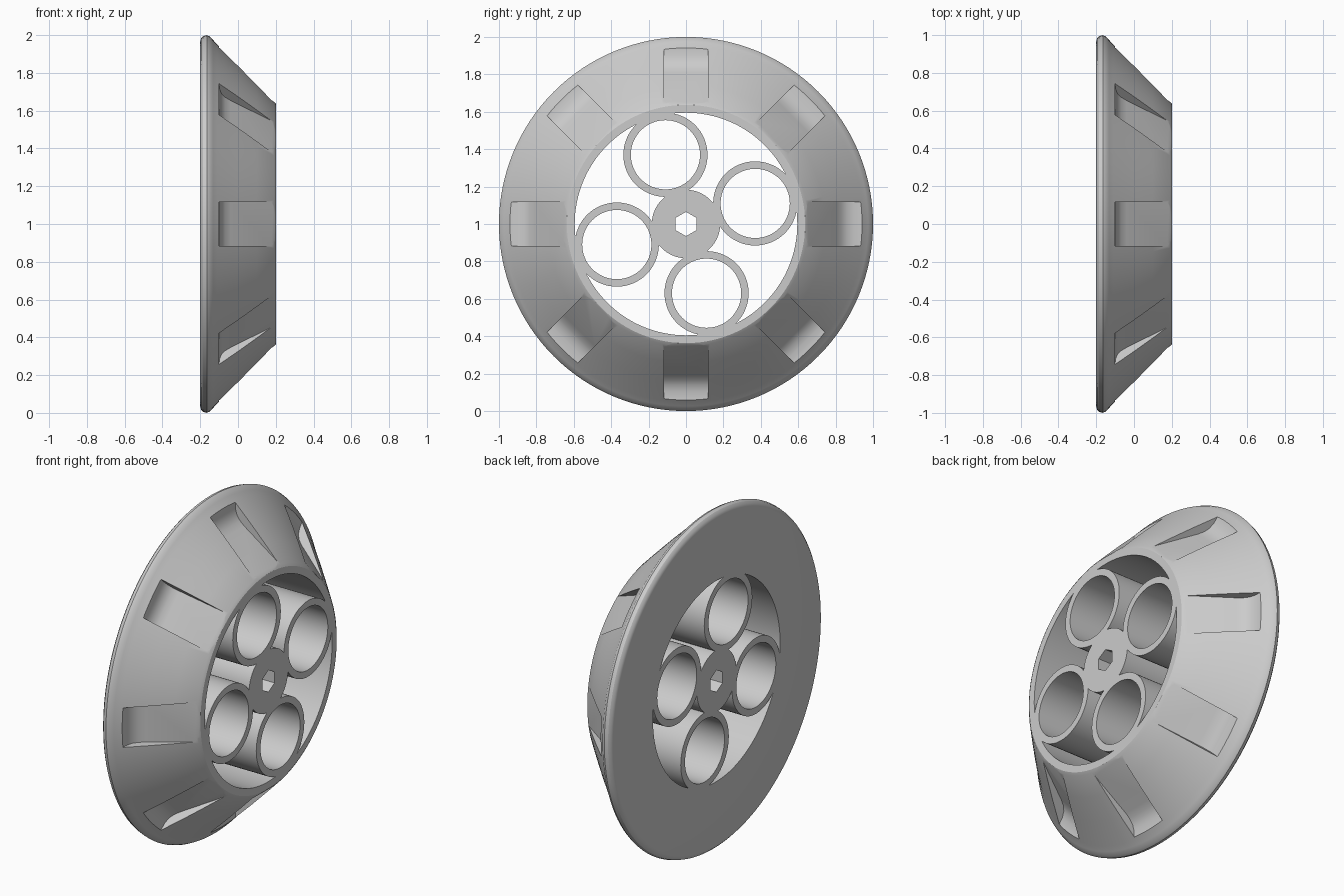
import bpy, bmesh, math

if "Cube" in bpy.data.objects:
    bpy.data.objects.remove(bpy.data.objects["Cube"])

grey = bpy.data.materials.new("grey_plastic")
grey.diffuse_color = (0.6, 0.6, 0.6, 1)
grey.use_nodes = True
grey.node_tree.nodes["Principled BSDF"].inputs["Base Color"].default_value = grey.diffuse_color


def finish(bm, name):
    """Turn a bmesh into a named object with outward normals."""
    bmesh.ops.recalc_face_normals(bm, faces=bm.faces)
    me = bpy.data.meshes.new(name)
    bm.to_mesh(me)
    bm.free()
    ob = bpy.data.objects.new(name, me)
    bpy.context.collection.objects.link(ob)
    me.materials.append(grey)
    return ob


def lathe(name, profile, steps, y=0.0, z=0.0):
    """Revolve a closed (x, radius) profile about the wheel's x axis."""
    bm = bmesh.new()
    rings = []
    for i in range(steps):
        a = 2 * math.pi * i / steps
        rings.append([bm.verts.new((x, y + r * math.cos(a), 1 + z + r * math.sin(a)))
                      for x, r in profile])
    n = len(profile)
    for i in range(steps):
        p, q = rings[i], rings[(i + 1) % steps]
        for j in range(n):
            k = (j + 1) % n
            bm.faces.new((p[j], p[k], q[k], q[j]))
    return finish(bm, name)


def prism(bm, bottom, top):
    """Close a solid between two matching outlines."""
    a = [bm.verts.new(c) for c in bottom]
    b = [bm.verts.new(c) for c in top]
    bm.faces.new(a)
    bm.faces.new(b)
    for i in range(len(a)):
        k = (i + 1) % len(a)
        bm.faces.new((a[i], a[k], b[k], b[i]))


def cut(ob, cutter):
    """Subtract the cutter and remove it."""
    mod = ob.modifiers.new("cut", 'BOOLEAN')
    mod.operation = 'DIFFERENCE'
    mod.solver = 'EXACT'
    mod.object = cutter
    bpy.context.view_layer.objects.active = ob
    bpy.ops.object.modifier_apply(modifier=mod.name)
    bpy.data.objects.remove(cutter)


def smooth(ob):
    bpy.ops.object.select_all(action='DESELECT')
    ob.select_set(True)
    bpy.context.view_layer.objects.active = ob
    bpy.ops.object.shade_smooth_by_angle(angle=math.radians(30))


# Conical rim with a rounded outer lip
rim_profile = [(-0.2, 0.595), (-0.2, 0.965), (-0.196, 0.982), (-0.185, 0.994),
               (-0.165, 1.0), (-0.148, 0.992), (-0.132, 0.974), (-0.11, 0.951),
               (0.0, 0.845), (0.1, 0.745), (0.19, 0.653), (0.2, 0.637), (0.2, 0.595)]
rim = lathe("rim", rim_profile, 128)

# Eight pockets: sloping floor, filleted back corner, square end wall
pocket = [(0.25, 0.605), (-0.04, 0.808), (-0.068, 0.832), (-0.088, 0.86),
          (-0.098, 0.895), (-0.1, 0.93), (-0.1, 1.1), (0.25, 1.1)]
bm = bmesh.new()
for i in range(8):
    a = i * math.pi / 4
    c, s = math.cos(a), math.sin(a)
    sides = [[(x, r * c - t * s, 1 + r * s + t * c) for x, r in pocket]
             for t in (-0.117, 0.117)]
    prism(bm, *sides)
cut(rim, finish(bm, "pocket_cutter"))
smooth(rim)

# Four open tubes joining the rim and the hub
for i in range(4):
    a = math.atan2(0.11, 0.37) + i * math.pi / 2
    tube = lathe(f"tube_{i + 1}", [(-0.2, 0.185), (-0.2, 0.225), (0.2, 0.225), (0.2, 0.185)],
                 64, 0.386 * math.cos(a), 0.386 * math.sin(a))
    smooth(tube)


# Central hub with a hexagonal axle hole
def outline(x, r, n):
    return [(x, r * math.sin(2 * math.pi * i / n), 1 + r * math.cos(2 * math.pi * i / n))
            for i in range(n)]


bm = bmesh.new()
prism(bm, outline(-0.2, 0.183, 64), outline(0.2, 0.183, 64))
hub = finish(bm, "hub")
bm = bmesh.new()
prism(bm, outline(-0.3, 0.065, 6), outline(0.3, 0.065, 6))
cut(hub, finish(bm, "axle_cutter"))
smooth(hub)
